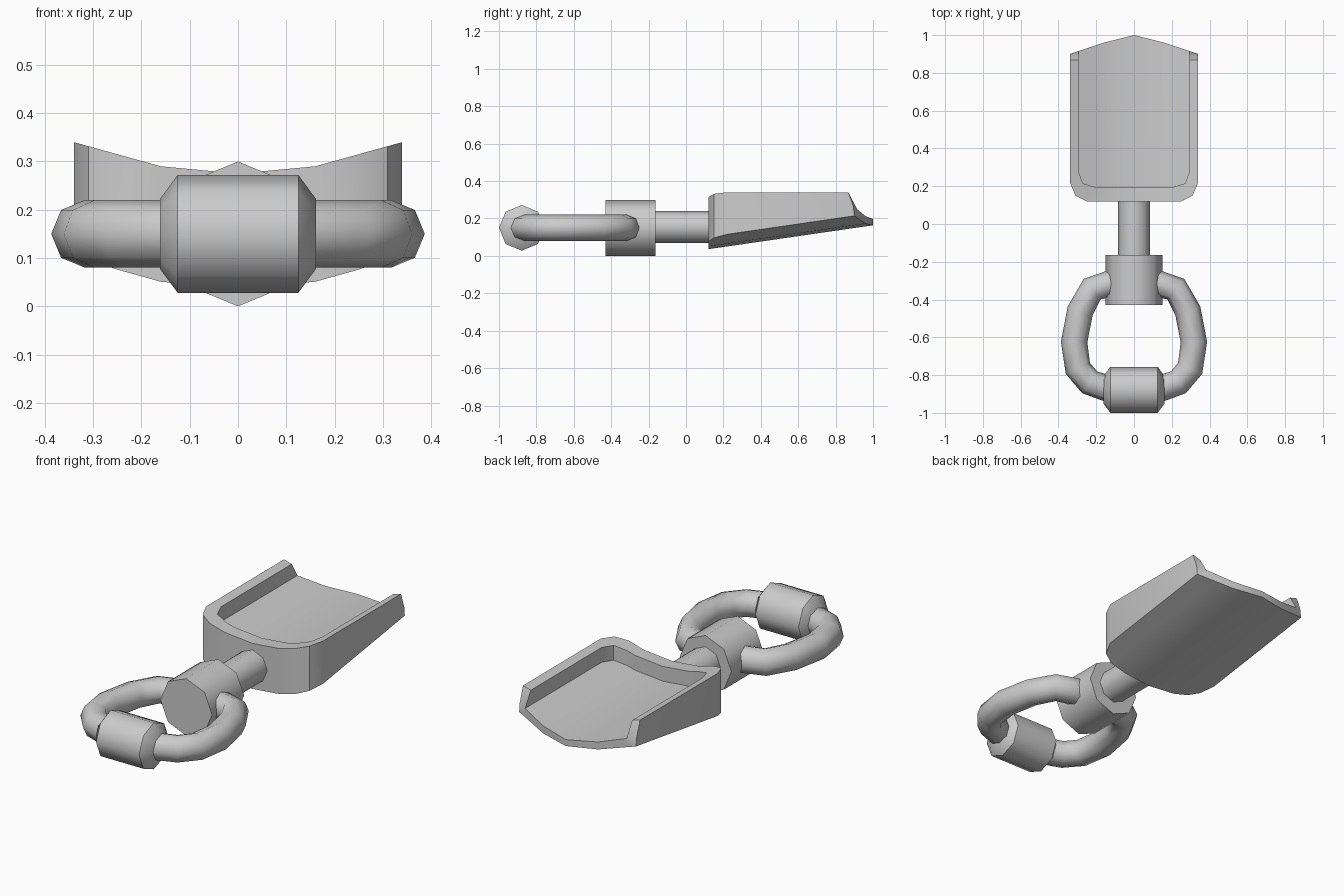
import bpy, bmesh, math
from mathutils import Vector

if "Cube" in bpy.data.objects:
    bpy.data.objects.remove(bpy.data.objects["Cube"])

MID = 0.15  # height of the handle axis


def finish(name, bm, mirror=False, angle=50):
    bmesh.ops.recalc_face_normals(bm, faces=bm.faces)
    me = bpy.data.meshes.new(name)
    bm.to_mesh(me)
    bm.free()
    ob = bpy.data.objects.new(name, me)
    bpy.context.collection.objects.link(ob)
    bpy.ops.object.select_all(action='DESELECT')
    ob.select_set(True)
    bpy.context.view_layer.objects.active = ob
    bpy.ops.object.shade_smooth_by_angle(angle=math.radians(angle))
    if mirror:
        mod = ob.modifiers.new("mirror", 'MIRROR')
        mod.use_axis = (True, False, False)
        mod.merge_threshold = 0.0005
    return ob


def tube(name, stations, mirror=False, sides=8):
    """Sweep an octagon through (centre, direction, radius) stations; all lie in a level plane."""
    bm = bmesh.new()
    rings = []
    up = Vector((0, 0, 1))
    for c, d, r in stations:
        side = Vector(d).normalized().cross(up)
        rings.append([bm.verts.new(Vector(c) + r * (math.cos(a) * side + math.sin(a) * up))
                      for a in (2 * math.pi * i / sides for i in range(sides))])
    for a, b in zip(rings, rings[1:]):
        for i in range(sides):
            j = (i + 1) % sides
            bm.faces.new((a[i], a[j], b[j], b[i]))
    bm.faces.new(rings[0])
    bm.faces.new(rings[-1])
    return finish(name, bm, mirror)


# Scoop: wedge-shaped tray with a raised rim, bowed across its width
def bow(x):
    return x / 0.16 * 0.015 if x < 0.16 else 0.015 + (x - 0.16) / 0.18 * 0.05


def front_y(x):
    return 1.0 - 0.25 * x if x < 0.16 else 0.96 - (x - 0.16) / 0.18 * 0.06


outer = [(0, 0.12), (0.16, 0.12), (0.25, 0.12), (0.31, 0.15), (0.34, 0.22)]
inner = [(0, 0.195), (0.16, 0.195), (0.205, 0.195), (0.27, 0.215), (0.295, 0.28)]
RIM, FLOOR, WALL_END = 0.275, 0.197, 0.868

bm = bmesh.new()


def vert(x, y, z):
    return bm.verts.new((x, y, z + bow(x)))


def under(y):
    return 0.036 + (y - 0.12) * 0.145


rim_out = [vert(x, y, RIM) for x, y in outer]
rim_in = [vert(x, y, RIM) for x, y in inner]
base = [vert(x, y, under(y)) for x, y in outer]
base_front = [vert(x, front_y(x), under(front_y(x))) for x, y in outer]
floor = [vert(x, y, FLOOR) for x, y in inner]
floor_front = [vert(x, front_y(x), FLOOR) for x, y in inner]
end_out, end_in = vert(0.34, WALL_END, RIM), vert(0.295, WALL_END, RIM)
floor_corner = vert(0.34, 0.895, FLOOR)

for a, b in ((rim_out, rim_in), (rim_out, base), (base, base_front), (rim_in, floor),
             (floor, floor_front), (floor_front, base_front)):
    for i in range(4):
        bm.faces.new((a[i], a[i + 1], b[i + 1], b[i]))
bm.faces.new((floor_front[4], base_front[4], floor_corner))
bm.faces.new((rim_out[4], end_out, floor_corner, base_front[4], base[4]))
bm.faces.new((rim_out[4], end_out, end_in, rim_in[4]))
bm.faces.new((rim_in[4], end_in, floor_front[4], floor[4]))
bm.faces.new((end_out, end_in, floor_front[4], floor_corner))
finish("scoop", bm, mirror=True, angle=40)

# Shank and collar along the length
Y = (0, 1, 0)
tube("shank", [((0, -0.2, 0.155), Y, 0.086), ((0, 0.14, 0.155), Y, 0.086)])
tube("collar", [((0, -0.43, MID), Y, 0.15), ((0, -0.163, MID), Y, 0.15)])

# Handle loop: one bent arm, mirrored
path = [Vector((x, y, MID)) for x, y in (
    (0.09, -0.315), (0.135, -0.318), (0.222, -0.345), (0.285, -0.46), (0.317, -0.625),
    (0.297, -0.765), (0.235, -0.838), (0.10, -0.885))]
arm = []
for i, p in enumerate(path):
    before = (p - path[max(i - 1, 0)]).normalized()
    after = (path[min(i + 1, len(path) - 1)] - p).normalized()
    arm.append((p, before + after, 0.07))
tube("handle_loop", arm, mirror=True)

# Grip barrel with tapered ends
X = (1, 0, 0)
tube("grip_barrel", [((x, -0.878, MID), X, r) for x, r in (
    (-0.162, 0.072), (-0.125, 0.122), (0.125, 0.122), (0.162, 0.072))])
